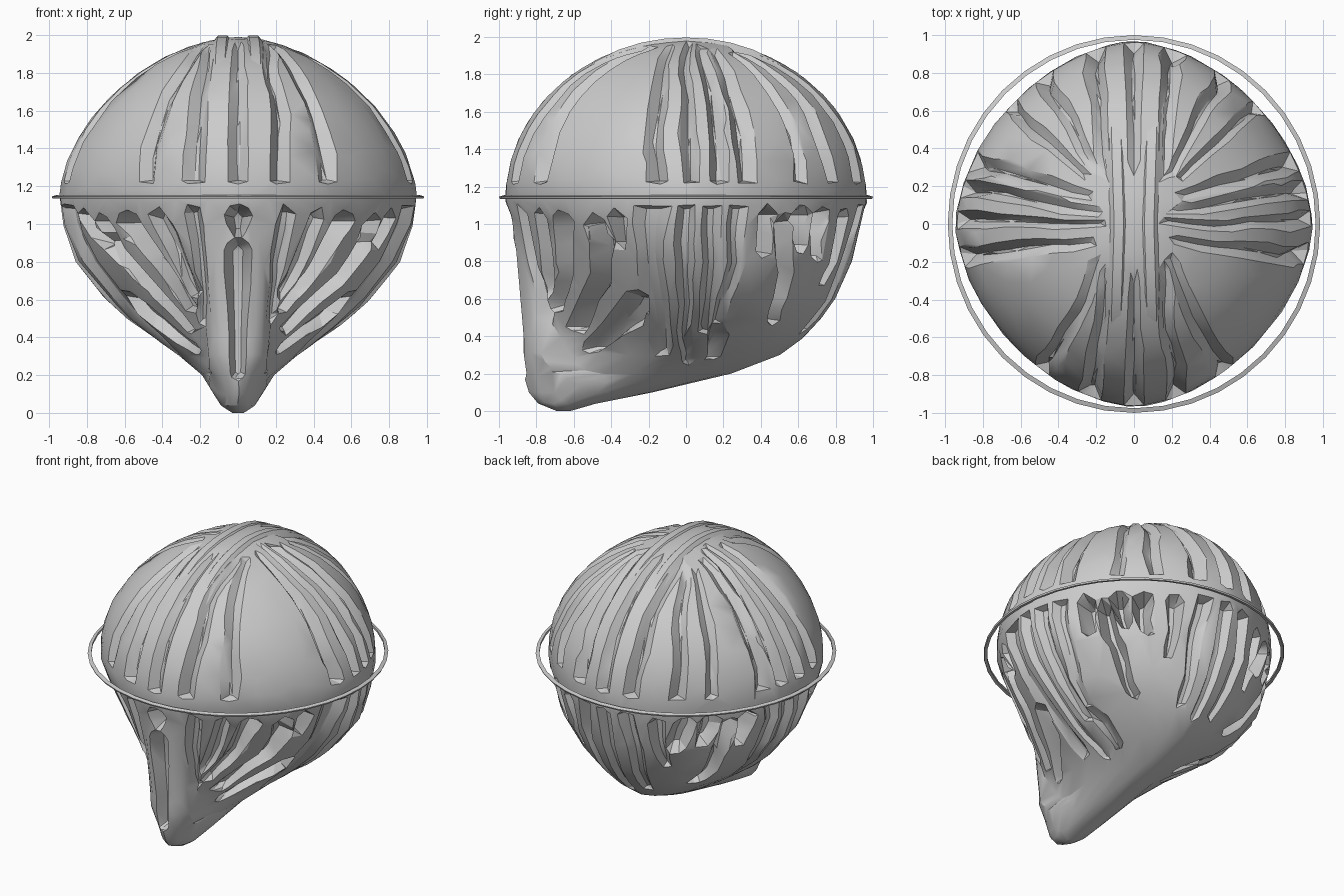
import bpy, bmesh, math
from mathutils import Vector, noise

N, M = 300, 116      # points around, slices up
RIM = 1.14

# slices below the rim: z, front y, back y, half width, y of widest point, front roundness
SLICES = [(0.00, -0.69, -0.62, 0.03, -0.65, 1.8), (0.04, -0.79, -0.48, 0.09, -0.62, 1.8),
          (0.10, -0.84, -0.18, 0.13, -0.50, 1.7), (0.20, -0.87, 0.24, 0.19, -0.28, 1.5),
          (0.30, -0.87, 0.50, 0.31, -0.08, 1.35), (0.40, -0.87, 0.64, 0.45, 0.0, 1.3),
          (0.50, -0.88, 0.73, 0.59, 0.03, 1.3), (0.60, -0.89, 0.80, 0.70, 0.04, 1.35),
          (0.80, -0.91, 0.89, 0.86, 0.03, 1.45), (1.00, -0.93, 0.94, 0.93, 0.0, 1.62),
          (1.14, -0.97, 0.97, 0.945, 0.0, 1.73)]

# grooves: half width, depth at start, depth at end, path points (x is mirrored)
TOP = [(0.055, .02, .06, [(0, -0.3), (0, -0.97)]),
       (0.055, .02, .06, [(0, 0.3), (0, 0.97)]),
       (0.06, .02, .07, [(0.16, -0.25), (0.19, -0.6), (0.24, -0.97)]),
       (0.065, .02, .06, [(0.19, -0.2), (0.36, -0.6), (0.52, -0.85)]),
       (0.06, .02, .08, [(0.22, -0.1), (0.95, -0.17)]),
       (0.045, .02, .07, [(0.17, 0), (0.97, 0.02)]),
       (0.055, .02, .08, [(0.2, 0.06), (0.6, 0.15), (0.95, 0.19)]),
       (0.06, .02, .07, [(0.25, 0.15), (0.9, 0.34)]),
       (0.06, .02, .06, [(0.2, 0.28), (0.5, 0.85)]),
       (0.05, .02, .05, [(0.25, 0.25), (0.7, 0.66)]),
       (0.06, .02, .07, [(0.15, 0.25), (0.18, 0.6), (0.22, 0.97)])]
FRONT = [(0.07, .17, .17, [(0, 1.03), (0, 0.98)]),
         (0.07, .10, .08, [(0, 0.85), (0, 0.6), (0, 0.22)]),
         (0.04, .06, .04, [(0.25, 1.06), (0.2, 0.8), (0.18, 0.5)]),
         (0.045, .08, .07, [(0.42, 1.04), (0.32, 0.82), (0.23, 0.64)]),
         (0.045, .15, .10, [(0.58, 1.02), (0.43, 0.8), (0.24, 0.56)]),
         (0.04, .15, .10, [(0.69, 0.92), (0.53, 0.71), (0.24, 0.45)]),
         (0.04, .11, .08, [(0.6, 0.6), (0.45, 0.5), (0.22, 0.34)]),
         (0.04, .06, .06, [(0.88, 1.05), (0.85, 0.98)])]
SIDE = [(0.05, .12, .10, [(-0.36, 1.03), (-0.37, 0.9)]),
        (0.05, .16, .14, [(-0.48, 1.0), (-0.46, 0.8)]),
        (0.09, .05, .04, [(-0.18, 1.08), (-0.2, 0.8), (-0.12, 0.35)]),
        (0.05, .06, .04, [(-0.01, 1.08), (-0.01, 0.7), (0.02, 0.28)]),
        (0.055, .05, .04, [(0.14, 1.08), (0.12, 0.7), (0.12, 0.45)]),
        (0.05, .05, .03, [(0.28, 1.08), (0.26, 0.8), (0.18, 0.5)]),
        (0.04, .10, .10, [(0.17, 0.42), (0.15, 0.3)]),
        (0.05, .15, .15, [(0.43, 1.04), (0.42, 0.86)]),
        (0.05, .15, .09, [(0.53, 1.0), (0.52, 0.75), (0.47, 0.5)]),
        (0.05, .15, .15, [(0.63, 1.04), (0.63, 0.88)]),
        (0.045, .14, .14, [(0.74, 1.04), (0.72, 0.84)])]
BACK = [(0.055, .07, .04, [(0, 1.07), (0, 0.4)]),
        (0.055, .07, .04, [(0.17, 1.07), (0.19, 0.8), (0.13, 0.45)]),
        (0.05, .10, .07, [(0.36, 1.03), (0.33, 0.7)])]


def slice_at(z):
    if z >= RIM:
        h = min(0.9999, (z - RIM) / 0.85)
        k = max(0.02, math.sqrt(1 - h * h))
        kx = max(0.02, (1 - h ** 1.75) ** (1 / 1.75))     # sides slope more than front and back
        return -0.965 * k, 0.965 * k, 0.945 * kx, 0.0, 1.73 + 0.2 * h
    for a, b in zip(SLICES, SLICES[1:]):
        if z <= b[0]:
            f = (z - a[0]) / (b[0] - a[0])
            return [p + (q - p) * f for p, q in zip(a[1:], b[1:])]


def groove_depth(grooves, u, v, w0, w1, slope):
    best = 0
    for width, d0, d1, path in grooves:
        n = len(path) - 1
        for i in range(n):
            (ax, ay), (bx, by) = path[i], path[i + 1]
            dx, dy = bx - ax, by - ay
            t = min(1, max(0, ((u - ax) * dx + (v - ay) * dy) / (dx * dx + dy * dy)))
            dist = math.hypot(u - ax - t * dx, v - ay - t * dy)
            f = (i + t) / n
            w = width * (w0 + (w1 - w0) * f)
            if dist < w:
                best = max(best, (d0 + (d1 - d0) * f) * min(1, (w - dist) / (slope * w)))
    return best


def surface_point(t, z):
    yf, yb, w, yc, pf = slice_at(z)
    s, c = math.sin(t), -math.cos(t)
    p = pf if c < 0 else max(1.73, pf)
    x = math.copysign(w * abs(s) ** (2 / p), s)
    y = yc + (abs(c) ** (2 / p)) * ((yf - yc) if c < 0 else (yb - yc))
    ax = abs(x)
    # blunt keel running down the front
    nose = 0.15 + 0.03 * min(z, 1)
    if z < RIM and c < 0 and ax < nose:
        keel = min(y, yf + 0.1 * (ax / nose) ** 3)
        y += (keel - y) * min(1, max(0, (z - 0.06) / 0.25))
    # grooves and pockets, with a slight hand-carved wander
    q = Vector((x, y, z)) * 3.5
    wob = 0.035 * noise.noise(q)
    wob2 = 0.035 * noise.noise(q + Vector((9, 4, 7)))
    d = 0
    centre = Vector((0, yc, z))
    if z > 1.225:
        d = groove_depth(TOP, ax + wob * min(1, ax * 4), y + wob2, 0.5, 1, 0.85)
        centre = Vector((0, 0, RIM))
    elif z < 1.09:
        u = ax + wob * min(1, ax * 4)
        if abs(y - yc) > 0.25:
            d = groove_depth(FRONT if y < 0 else BACK, u, z, 1.05, 0.6, 0.6)
        if ax > 0.2:
            d = max(d, groove_depth(SIDE, y + wob2, z, 1.05, 0.7, 0.65))
    pt = Vector((x, y, z))
    r = centre - pt
    if d and r.length > 0.01:
        pt += r.normalized() * min(d, r.length * 0.5)
    return pt


def finish(bm, name, ratio=None):
    bmesh.ops.recalc_face_normals(bm, faces=bm.faces)
    me = bpy.data.meshes.new(name)
    bm.to_mesh(me)
    bm.free()
    ob = bpy.data.objects.new(name, me)
    bpy.context.collection.objects.link(ob)
    bpy.ops.object.select_all(action='DESELECT')
    ob.select_set(True)
    bpy.context.view_layer.objects.active = ob
    if ratio:
        mod = ob.modifiers.new("facets", 'DECIMATE')
        mod.ratio = ratio
        bpy.ops.object.modifier_apply(modifier=mod.name)
    bpy.ops.object.shade_smooth_by_angle(angle=math.radians(28))
    return ob


def loft(rows):
    bm = bmesh.new()
    vs = [[bm.verts.new(p) for p in r] for r in rows]
    n = len(rows[0])
    for a, b in zip(vs, vs[1:]):
        for j in range(n):
            bm.faces.new((a[j], a[(j + 1) % n], b[(j + 1) % n], b[j]))
    return bm, vs


# grooved shell: dome above, keeled bowl below
rows = []
for i in range(M + 1):
    f = i / M
    z = 0.995 * (f + 0.5 * (1 - math.cos(math.pi * f)))
    rows.append([surface_point(2 * math.pi * j / N, z) for j in range(N)])
bm, vs = loft(rows)
bm.faces.new(vs[0])
bm.faces.new(vs[-1])
bmesh.ops.triangulate(bm, faces=bm.faces)
finish(bm, "grooved_shell", 0.05)

# raised twin ridges over the crown, sinking into the shell at both ends
for side in (-1, 1):
    rows = []
    for k in range(13):
        y = -0.72 + k * 0.12
        z = RIM + 0.85 * math.sqrt(1 - (y / 0.965) ** 2)
        x = side * (0.08 + 0.03 * abs(y))
        z += 0.01 - 0.06 * (y / 0.72) ** 4
        rows.append([(x - 0.06, y, z - 0.04), (x - 0.025, y, z - 0.003),
                     (x + 0.025, y, z - 0.003), (x + 0.06, y, z - 0.04)])
    bm, vs = loft(rows)
    bm.faces.new(vs[0])
    bm.faces.new(vs[-1])
    finish(bm, "crown_ridge")

# thin hoop around the rim
section = [(0.962, 1.138), (0.982, 1.135), (0.986, 1.146), (0.962, 1.154), (0.962, 1.138)]
rows = [[(r * math.cos(a), r * 1.014 * math.sin(a), z)
         for a in [2 * math.pi * j / 40 for j in range(40)]] for r, z in section]
bm, vs = loft(rows)
bmesh.ops.remove_doubles(bm, verts=bm.verts, dist=0.0005)
finish(bm, "rim_hoop")
